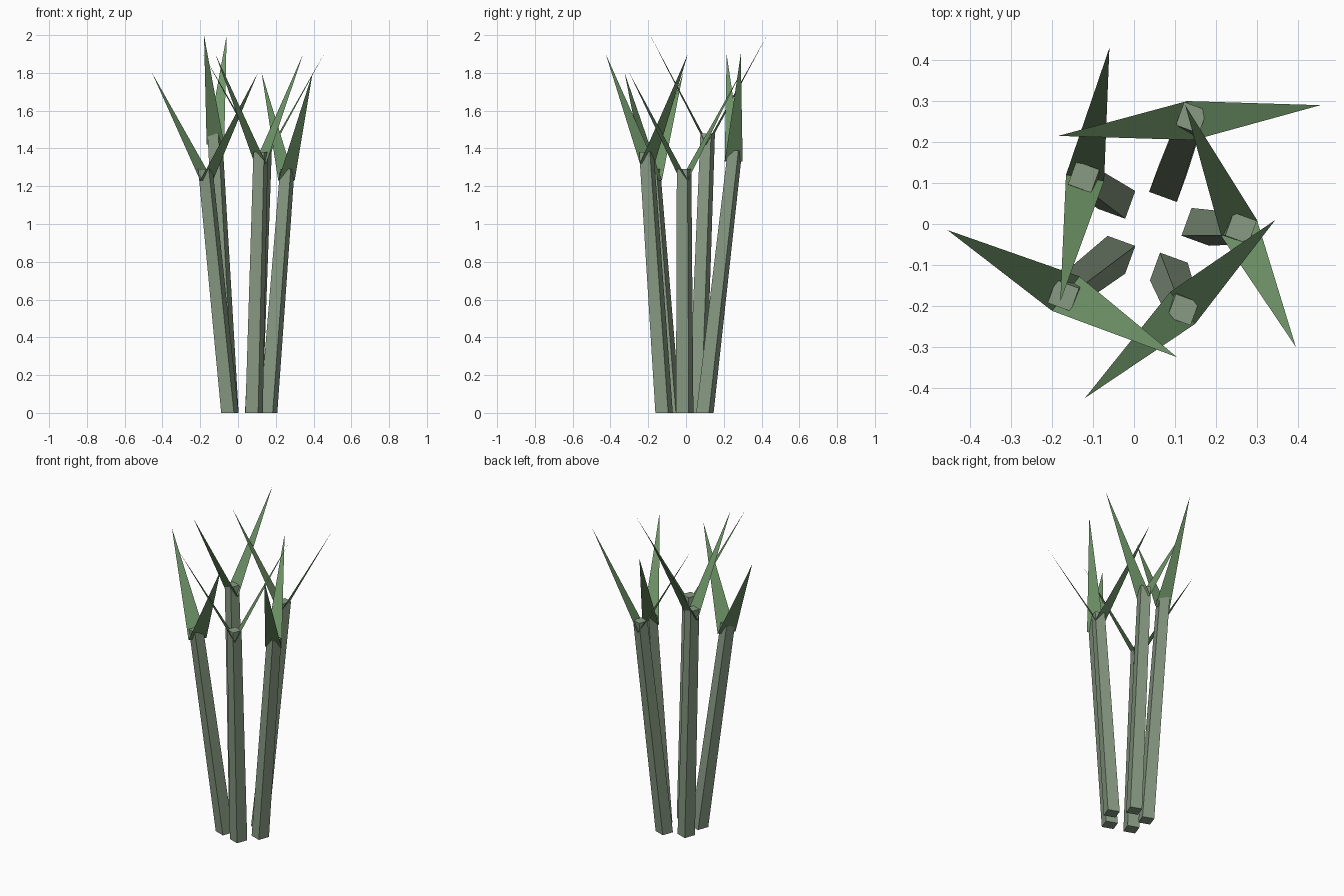
import bpy
from mathutils import Vector, Matrix
from math import radians

if "Cube" in bpy.data.objects:
    bpy.data.objects.remove(bpy.data.objects["Cube"])


def material(name, color):
    m = bpy.data.materials.new(name)
    m.diffuse_color = (*color, 1)
    m.use_nodes = True
    m.node_tree.nodes["Principled BSDF"].inputs["Base Color"].default_value = m.diffuse_color
    return m


STALK = material("stalk_green", (0.25, 0.33, 0.23))
LEAF = material("leaf_green", (0.16, 0.30, 0.14))


def mesh_object(name, verts, faces, mat):
    me = bpy.data.meshes.new(name)
    me.from_pydata(verts, [], faces)
    me.materials.append(mat)
    ob = bpy.data.objects.new(name, me)
    bpy.context.collection.objects.link(ob)
    return ob


def square(center, side):
    # all stalk sections share the same turn about z
    turn = Matrix.Rotation(radians(-20), 3, 'Z')
    h = side / 2
    return [Vector(center) + turn @ Vector((x, y, 0))
            for x, y in ((-h, -h), (h, -h), (h, h), (-h, h))]


def plant(label, foot, base_a, base_b, base_z, tips, tip_z):
    a, b = Vector((*base_a, base_z)), Vector((*base_b, base_z))
    # leaning, tapered square stalk, its top just above the leaf joint
    foot = Vector((*foot, 0))
    top = foot + ((a + b) / 2 - foot) * ((base_z + 0.06) / base_z)
    sides = [(i, (i + 1) % 4, (i + 1) % 4 + 4, i + 4) for i in range(4)]
    mesh_object(f"stalk_{label}", square(foot, 0.072) + square(top, 0.06),
                sides + [(3, 2, 1, 0), (4, 5, 6, 7)], STALK)
    # two flat pointed leaves folded up from one base line
    for n, tip in enumerate(tips):
        t = Vector((*tip, tip_z))
        up = (b - a).cross(t - a).z > 0
        mesh_object(f"leaf_{label}_{n + 1}", [a, b, t],
                    [(0, 1, 2) if up else (0, 2, 1)], LEAF)


plant("back_left", (-0.043, 0.059), (-0.166, 0.12), (-0.073, 0.105), 1.42,
      ((-0.06, 0.43), (-0.18, -0.19)), 2.0)
plant("back_right", (0.083, 0.10), (0.13, 0.30), (0.146, 0.205), 1.33,
      ((0.455, 0.29), (-0.185, 0.215)), 1.9)
plant("right", (0.162, -0.007), (0.30, 0.01), (0.213, -0.03), 1.23,
      ((0.395, -0.30), (0.125, 0.29)), 1.8)
plant("front_right", (0.085, -0.116), (0.088, -0.166), (0.149, -0.244), 1.32,
      ((0.345, 0.01), (-0.12, -0.425)), 1.9)
plant("front_left", (-0.043, -0.075), (-0.2, -0.212), (-0.133, -0.128), 1.23,
      ((-0.455, -0.015), (0.105, -0.325)), 1.8)
